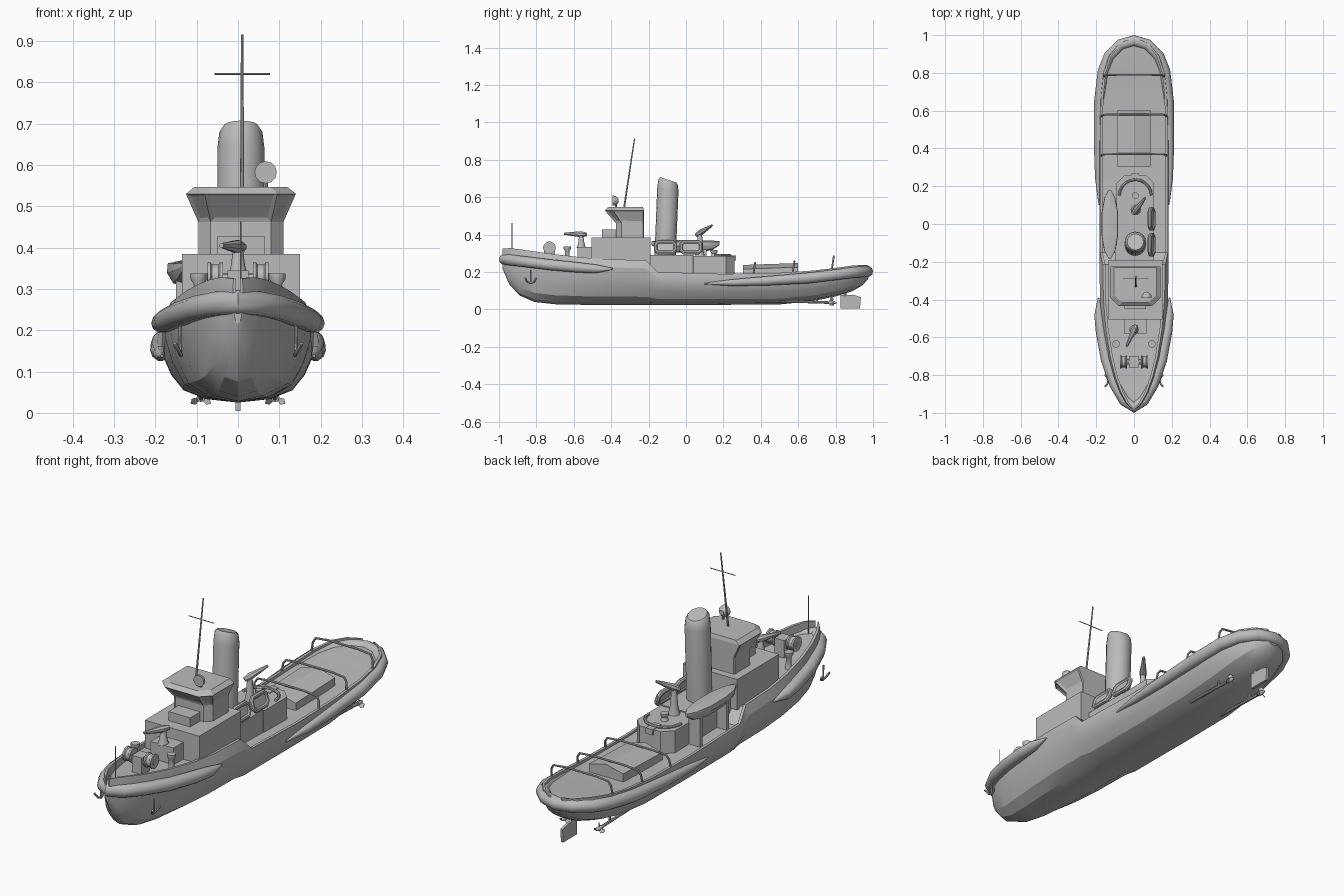
import bpy, bmesh, math
from mathutils import Vector

if "Cube" in bpy.data.objects:
    bpy.data.objects.remove(bpy.data.objects["Cube"])

GREY = bpy.data.materials.new("ship grey")
GREY.use_nodes = True
GREY.diffuse_color = (0.5, 0.5, 0.5, 1)
GREY.node_tree.nodes["Principled BSDF"].inputs["Base Color"].default_value = (0.5, 0.5, 0.5, 1)
CX = 0.007  # the upper works sit slightly off the centre line


def finish(name, bm, smooth=0):
    bmesh.ops.recalc_face_normals(bm, faces=bm.faces)
    me = bpy.data.meshes.new(name)
    bm.to_mesh(me)
    bm.free()
    me.materials.append(GREY)
    ob = bpy.data.objects.new(name, me)
    bpy.context.collection.objects.link(ob)
    if smooth:
        bpy.ops.object.select_all(action='DESELECT')
        ob.select_set(True)
        bpy.context.view_layer.objects.active = ob
        bpy.ops.object.shade_smooth_by_angle(angle=math.radians(smooth))
    return ob


def loft(name, rings, smooth=0):
    bm = bmesh.new()
    rows = [[bm.verts.new(p) for p in ring] for ring in rings]
    n = len(rows[0])
    for a, b in zip(rows, rows[1:]):
        for i in range(n):
            j = (i + 1) % n
            bm.faces.new((a[i], a[j], b[j], b[i]))
    bm.faces.new(rows[0])
    bm.faces.new(rows[-1])
    return finish(name, bm, smooth)


def box(name, x0, x1, y0, y1, z0, z1):
    return loft(name, [[(x0, y0, z), (x1, y0, z), (x1, y1, z), (x0, y1, z)] for z in (z0, z1)])


def ring(centre, axis, r, n):
    turn = Vector((0, 0, 1)).rotation_difference(axis)
    return [Vector(centre) + turn @ Vector((r * math.cos(t * math.tau / n), r * math.sin(t * math.tau / n), 0))
            for t in range(n)]


def turned(name, p, q, profile, n=12):
    """Round part along p-q; profile is (fraction, radius) pairs."""
    p, q = Vector(p), Vector(q)
    return loft(name, [ring(p.lerp(q, f), q - p, r, n) for f, r in profile], 40)


def rod(name, p, q, r0, r1=None, n=8):
    return turned(name, p, q, [(0, r0), (1, r0 if r1 is None else r1)], n)


def tube(name, pts, r, closed=False, sides=2):
    cu = bpy.data.curves.new(name, 'CURVE')
    cu.dimensions = '3D'
    cu.bevel_depth, cu.bevel_resolution, cu.use_fill_caps = r, sides, True
    sp = cu.splines.new('POLY')
    sp.points.add(len(pts) - 1)
    for point, c in zip(sp.points, pts):
        point.co = (*c[:3], 1)
        point.radius = c[3] if len(c) > 3 else 1
    sp.use_cyclic_u = closed
    temp = bpy.data.objects.new(name, cu)
    bpy.context.collection.objects.link(temp)
    bpy.context.view_layer.update()
    me = bpy.data.meshes.new_from_object(temp.evaluated_get(bpy.context.evaluated_depsgraph_get()))
    bpy.data.objects.remove(temp)
    bm = bmesh.new()
    bm.from_mesh(me)
    return finish(name, bm, 40)


# Hull: y, half width, keel height, bulwark height, deck height
STATIONS = [(-.98, .012, .215, .325, .29), (-.945, .045, .135, .328, .28), (-.89, .078, .075, .322, .275),
            (-.81, .11, .04, .31, .27), (-.7, .14, .028, .295, .262), (-.55, .166, .025, .278, .255),
            (-.4, .18, .025, .268, .25), (-.215, .183, .025, .263, .25), (-.15, .183, .025, .2, .187),
            (.2, .183, .025, .19, .18), (.5, .183, .027, .196, .183), (.68, .178, .045, .208, .192),
            (.8, .165, .07, .222, .203), (.89, .135, .098, .235, .212), (.945, .09, .13, .238, .215),
            (.975, .04, .165, .236, .215)]
SECTION = [(.42, .05), (.72, .18), (.88, .4), (.97, .62), (1, .82)]


def hull_ring(y, w, k, s, d):
    top = w * (.9 if s > .25 and y < 0 else .98)
    inner = max(top - .013, top * .5)
    side = [(w * a, k + (s - k) * b) for a, b in SECTION] + [(top, s), (inner, s), (inner, d)]
    return ([(0, y, k)] + [(x, y, z) for x, z in side] + [(0, y, d)]
            + [(-x, y, z) for x, z in reversed(side)])


loft("hull", [hull_ring(*s) for s in STATIONS], 22)


# Rubber fenders wrapping the bow and stern
def fender(name, half):
    tube(name, [(-x, y, z, r) for x, y, z, r in reversed(half[1:])] + half, .03, sides=3)


fender("bow_fender", [(0, -.97, .268, 1), (.05, -.935, .264, 1), (.1, -.85, .254, 1), (.145, -.72, .238, 1),
                      (.174, -.57, .224, .95), (.186, -.48, .217, .8), (.188, -.39, .217, .12)])
fender("stern_fender", [(0, .97, .203, 1), (.07, .95, .203, 1), (.13, .89, .197, 1), (.162, .81, .187, 1),
                        (.181, .65, .168, 1), (.187, .42, .152, .85), (.188, .24, .143, .6), (.184, .1, .138, .12)])

# Deckhouses
box("main_deckhouse", CX - .143, CX + .143, -.505, -.19, .24, .385)
box("bridge_front_step", CX - .057, CX + .057, -.45, -.36, .38, .428)
box("monitor_platform", CX - .06, CX + .06, -.58, -.5, .25, .335)
box("funnel_base", -.1, .105, -.195, .04, .18, .29)


def chamfered(w, y0, y1, c, z, back=0):
    return [(CX - w + c, y0, z), (CX + w - c, y0, z), (CX + w, y0 + c, z), (CX + w, y1 - back, z),
            (CX + w - back, y1, z), (CX - w + back, y1, z), (CX - w, y1 - back, z), (CX - w, y0 + c, z)]


loft("aft_deckhouse", [chamfered(.1, .03, .26, .01, z, .045) for z in (.17, .285)])
bridge = loft("bridge", [chamfered(.103, -.375, -.225, .03, .38, .004), chamfered(.103, -.375, -.225, .03, .462, .004),
                         chamfered(.133, -.435, -.225, .045, .53, .004), chamfered(.112, -.415, -.23, .04, .547, .004)])

# Bridge windows sunk into the flared band
bm = bmesh.new()
bm.from_mesh(bridge.data)
band = [f for f in bm.faces if .48 < f.calc_center_median().z < .51 and f.calc_area() > .002 and f.normal.y < .5]
bmesh.ops.inset_individual(bm, faces=band, thickness=.014, depth=-.004)
bm.to_mesh(bridge.data)
bm.free()

# Funnel with slanted rounded top
funnel = []
for z, r, slant in [(.27, .057, 0), (.64, .057, .1), (.68, .052, .3), (.693, .043, .33)]:
    cy = -.112 + (z - .27) * .04
    funnel.append([(CX + r * math.cos(t * math.tau / 16), cy + r * math.sin(t * math.tau / 16),
                    z - slant * r * math.sin(t * math.tau / 16)) for t in range(16)])
loft("funnel", funnel, 35)

# Mast, jackstaff and searchlight
rod("mast", (.01, -.333, .53), (.01, -.275, .915), .005, .003)
rod("mast_yard", (-.057, -.29, .82), (.077, -.29, .82), .002)
rod("jackstaff", (CX, -.93, .28), (CX, -.93, .463), .002)
rod("searchlight_post", (.067, -.375, .54), (.067, -.375, .575), .005)
turned("searchlight", (.067, -.392, .582), (.067, -.362, .582), [(0, .027), (.5, .025), (1, .012)])


# Water monitors on conical pedestals
def monitor(name, base, height, muzzle):
    b = Vector(base)
    top = b + Vector((0, 0, height))
    m = Vector(muzzle)
    turned(name + "_pedestal", b, top, [(0, .026), (.3, .018), (1, .011)], 10)
    tail = top - (m - top).normalized() * .028
    turned(name + "_barrel", tail, m, [(0, .011), (.25, .017), (.45, .014), (1, .006)], 8)


monitor("fore_monitor", (0, -.56, .33), .072, (-.04, -.65, .405))
monitor("aft_monitor", (.01, .075, .285), .125, (.06, .14, .45))

# Windlass and mooring bollards on the foredeck
rod("windlass_shaft", (-.075, -.73, .325), (.075, -.73, .325), .014)
box("windlass_gearbox", -.026, .026, -.76, -.7, .26, .345)
for side, label in ((1, "left"), (-1, "right")):
    x = side * .055
    turned("windlass_drum_" + label, (x - .019, -.73, .33), (x + .019, -.73, .33),
           [(0, .034), (.2, .034), (.3, .029), (.7, .029), (.8, .034), (1, .034)])
    x = side * .095
    turned("bollard_" + label, (x, -.635, .25), (x, -.635, .337),
           [(0, .02), (.25, .013), (.7, .012), (.85, .02), (1, .02)], 10)
    # Bow anchor
    ax = side * .141
    rod("anchor_shank_" + label, (ax, -.83, .21), (ax * .99, -.83, .14), .004)
    tube("anchor_arms_" + label, [(ax + side * .012, -.86, .168), (ax, -.848, .147), (ax * .98, -.83, .14),
                                  (ax, -.812, .147), (ax + side * .012, -.8, .168)], .005)
    # Propeller shaft and blades
    px = side * .09
    rod("propeller_shaft_" + label, (px, .5, .045), (px, .79, .036), .007)
    rod("shaft_strut_" + label, (px, .7, .036), (px, .7, .11), .006)
    turned("propeller_hub_" + label, (px, .765, .037), (px, .805, .036), [(0, .01), (.6, .01), (1, .003)])
    for k in range(3):
        a = math.pi / 2 + k * math.tau / 3
        u = Vector((math.cos(a), 0, math.sin(a)))
        v = Vector((-math.sin(a) * .7, .7, math.cos(a) * .7))
        c = Vector((px, .78, .037))
        loft("propeller_blade", [[c + u * f + v * w + Vector((0, dy, 0)) for f, w in
                                  ((.004, -.005), (.02, -.012), (.029, 0), (.02, .012), (.004, .005))]
                                 for dy in (-.0015, .0015)])

# Rudder
loft("rudder", [[(x, .825, .004), (x, .93, .004), (x, .935, .066), (x, .895, .078), (x, .825, .078)]
                for x in (-.006, .006)])
rod("rudder_stock", (0, .85, .07), (0, .85, .13), .008)

# Life rafts standing in frames beside the funnel
for i, y in enumerate((-.11, .027)):
    loop = [(.045, -.038), (.062, -.02), (.062, .02), (.045, .038), (-.045, .038), (-.062, .02),
            (-.062, -.02), (-.045, -.038)]
    tube("life_raft_%d" % (i + 1), [(.093 - v * .25, y + u * .85, .333 + v * .75) for u, v in loop], .011, True)
    loft("raft_floor_%d" % (i + 1), [[(.093 + o - v * .25, y + u * .85, .333 + v * .75) for u, v in loop]
                                     for o in (-.004, .004)])

# Lifeboat on its chocks
boat = []
for y, w, keel in [(-.185, .006, .345), (-.14, .03, .317), (-.06, .044, .305), (.06, .044, .305),
                   (.14, .028, .317), (.18, .006, .345)]:
    boat.append([(-.128 + w * a, y, keel + (.362 - keel) * b) for a, b in
                 ((0, 0), (.65, .15), (1, .6), (.95, 1), (0, 1.15), (-.95, 1), (-1, .6), (-.65, .15))])
loft("lifeboat", boat, 25)
for y in (-.1, .1):
    box("lifeboat_chock", -.15, -.09, y - .01, y + .01, .18, .32)

# Towing gear on the aft deckhouse
tube("tow_hook_rail", [(CX + .085 * math.cos(t * math.pi / 10), .15 + .085 * math.sin(t * math.pi / 10), .29)
                       for t in range(11)], .007)
turned("tow_post", (CX, .15, .28), (CX, .15, .318), [(0, .02), (.5, .012), (.7, .018), (1, .018)])
box("tow_hook", -.012, .026, .2, .268, .262, .288)

# Pitched cargo hatch
loft("aft_hatch", [[(-.09, y, .175), (.09, y, .175), (.09, y, z - .022), (0, y, z), (-.09, y, z - .022)]
                   for y, z in ((.305, .238), (.6, .248))])

# Towing arches across the aft deck
for i, (y, w, z0, z1) in enumerate(((.36, .172, .185, .25), (.57, .17, .195, .258), (.78, .16, .215, .285))):
    tube("towing_arch_%d" % (i + 1), [(w * a, y + .01 * b, z0 + (z1 - z0) * b) for a, b in
                                      ((-1, 0), (-.98, .6), (-.9, .9), (-.5, 1), (.5, 1), (.9, .9), (.98, .6), (1, 0))],
         .005)
